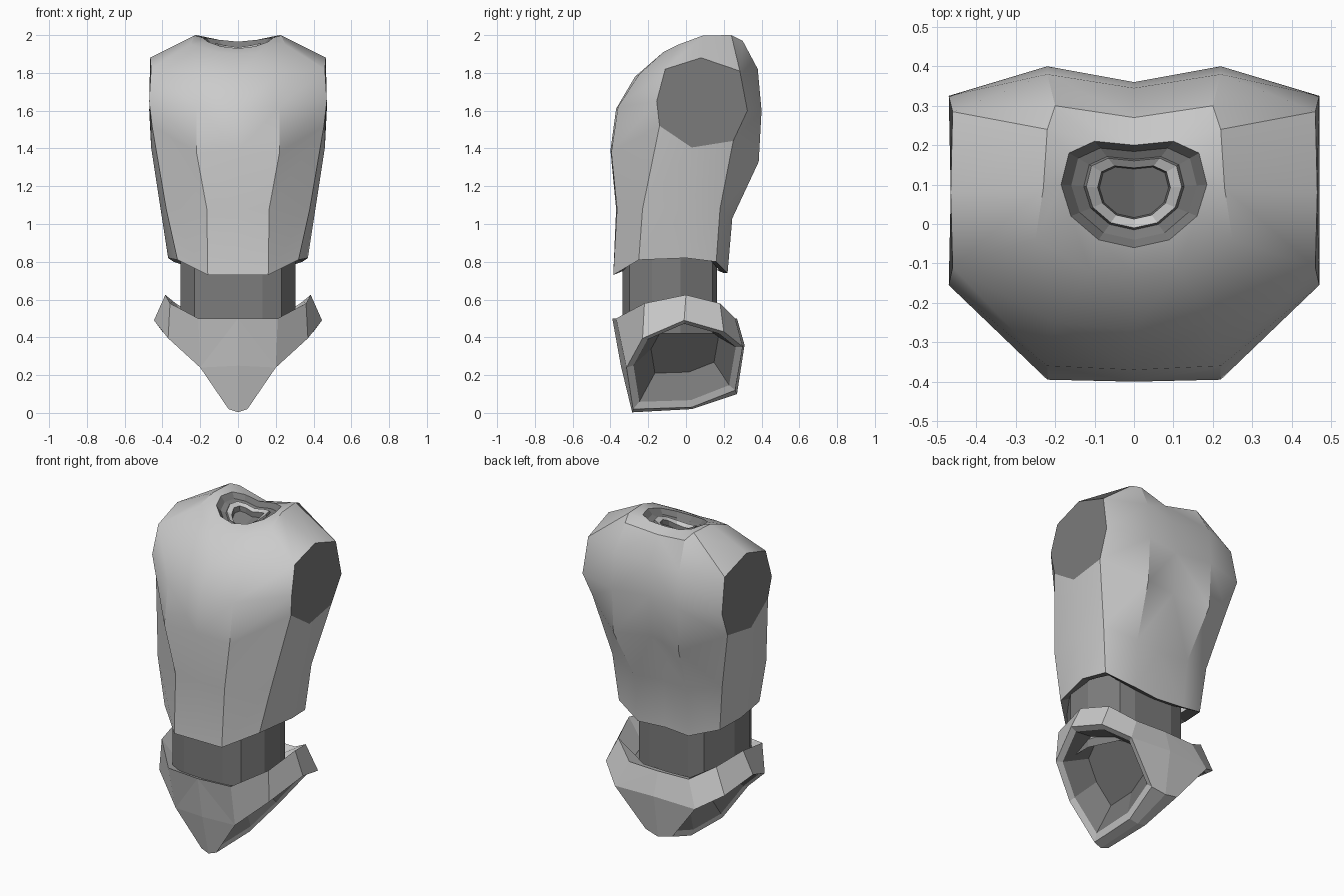
import bpy, bmesh
from mathutils import Vector as V

if "Cube" in bpy.data.objects:
    bpy.data.objects.remove(bpy.data.objects["Cube"])

dark = bpy.data.materials.new("dark_grey")
dark.diffuse_color = (0.2, 0.2, 0.2, 1)
dark.use_nodes = True
dark.node_tree.nodes["Principled BSDF"].inputs["Base Color"].default_value = dark.diffuse_color


def loft(name, rows, closed=False, cap=False, drop=None, smooth=0, mat=None):
    """Skin rows of points for the x > 0 half, then mirror and weld."""
    bm = bmesh.new()
    vs = [[bm.verts.new(p) for p in row] for row in rows]
    n = len(rows[0])
    for a, b in zip(vs, vs[1:]):
        for i in range(n if closed else n - 1):
            j = (i + 1) % n
            bm.faces.new((a[i], a[j], b[j], b[i]))
    if cap:
        bm.faces.new(vs[-1])
    if drop:
        bm.verts.remove(vs[drop[0]][drop[1]])
    bmesh.ops.remove_doubles(bm, verts=bm.verts[:], dist=1e-4)
    bmesh.ops.mirror(bm, geom=bm.verts[:] + bm.edges[:] + bm.faces[:],
                     axis='X', merge_dist=1e-4)
    bmesh.ops.remove_doubles(bm, verts=bm.verts[:], dist=1e-4)
    bmesh.ops.recalc_face_normals(bm, faces=bm.faces[:])
    me = bpy.data.meshes.new(name)
    bm.to_mesh(me)
    bm.free()
    ob = bpy.data.objects.new(name, me)
    bpy.context.collection.objects.link(ob)
    if mat:
        me.materials.append(mat)
    if smooth:
        bpy.ops.object.select_all(action='DESELECT')
        ob.select_set(True)
        bpy.context.view_layer.objects.active = ob
        bpy.ops.object.shade_smooth_by_angle(angle=smooth)
    return ob


def shrink(row, s, cy, dz=0):
    """Scale a half ring in plan about (0, cy) and shift it in z."""
    return [V((p[0] * s, cy + (p[1] - cy) * s, p[2] + dz)) for p in row]


# Torso: vertical profile lines from hem to neck, front centre round to spine
front = [(0, y, z) for y, z in ((-.385, .73), (-.37, 1.08), (-.4, 1.39), (-.37, 1.61),
                                (-.27, 1.78), (-.13, 1.9), (-.06, 1.93))]
chest = [(.16, -.385, .73), (.165, -.365, 1.08), (.22, -.395, 1.38), (.22, -.36, 1.62),
         (.2, -.25, 1.79), (.11, -.12, 1.91), (.09, -.04, 1.94)]
side_front = [(.32, -.25, .81), (.38, -.23, 1.08), (.455, -.14, 1.52), (.47, -.155, 1.65),
              (.46, -.11, 1.82), (.25, -.04, 1.95), (.16, .02, 1.965)]
side = [(.37, 0, .82), (.41, 0, 1.08), (.46, .03, 1.405), (.47, .08, 1.64),
        (.465, .08, 1.88), (.23, .09, 1.998), (.185, .1, 1.985)]
side_back = [(.34, .16, .8), (.37, .18, 1.08), (.455, .25, 1.44), (.47, .325, 1.6),
             (.46, .285, 1.81), (.22, .24, 2.0), (.165, .18, 1.985)]
blade = [(.17, .22, .74), (.18, .245, 1.03), (.22, .385, 1.33), (.22, .4, 1.6),
         (.22, .38, 1.82), (.2, .3, 1.97), (.1, .21, 1.975)]
spine = [(0, y, z) for y, z in ((.2, .74), (.21, 1.03), (.335, 1.35), (.36, 1.6),
                                (.345, 1.8), (.27, 1.94), (.2, 1.965))]
rows = [list(r) for r in zip(front, chest, side_front, side, side_back, blade, spine)]
loft("torso", rows, drop=(3, 3), smooth=.56)

# Dark returns at the hem and neck edges
hem = shrink(rows[0], .84, -.085, .02)
lip = shrink(rows[-1], .86, .085, -.03)
loft("hem_return", [rows[0], hem], mat=dark)
loft("neck_return", [rows[-1], lip], mat=dark)

# Flat octagon plugs in the arm openings
ring = rows[2][2:5] + [rows[3][4]] + rows[4][4:1:-1] + [rows[3][2]]
loft("arm_plugs", [ring], cap=True, mat=dark)

# Stepped neck socket, light collar and plug
step = shrink(lip, .8, .085, -.01)
collar = shrink(lip, .76, .085, .0)
inner = shrink(lip, .58, .085, -.015)
floor = shrink(inner, .95, .085, -.03)
loft("neck_socket", [lip, step, collar], mat=dark)
loft("neck_collar", [collar, inner])
loft("neck_plug", [inner, floor], cap=True, mat=dark)

# Waist column
plan = [(0, -.335), (.13, -.335), (.23, -.3), (.305, -.18), (.305, -.03), (.22, .14),
        (.13, .165), (0, .165)]
loft("waist", [[(x, y, z) for x, y in plan] for z in (.42, .86)], mat=dark)

# Pelvis: waist rim, centre strip and leg opening
rim = [(0, -.39, .5), (.21, -.37, .5), (.36, -.22, .58), (.385, 0, .625),
       (.33, .18, .58), (.2, .26, .5), (0, .27, .5)]
front_strip = [(0, -.285, .003), (0, -.345, .25)]
back_strip = [(0, .31, .36), (0, .27, .1), (0, .03, .02)]
leg = [V(p) for p in ((.05, -.28, .02), (.2, -.315, .24), (.37, -.23, .395), (.445, -.01, .49),
                      (.4, .2, .43), (.27, .3, .35), (.09, .26, .12), (.055, .03, .03))]
centre = sum(leg, V()) / len(leg)
outer = front_strip + rim + back_strip
opening = [leg[i] for i in (0, 1, 1, 1, 2, 3, 4, 5, 5, 5, 6, 7)]
loft("pelvis", [outer, opening], closed=True)

# Leg opening lips and dark hollow sockets
leg_lip = [p.lerp(centre, .12) + V((-.01, 0, .01)) for p in leg]
leg_end = [p.lerp(centre, .42) + V((-.1, 0, .09)) for p in leg]
loft("leg_lips", [leg, leg_lip], closed=True)
loft("leg_sockets", [leg_lip, leg_end], closed=True, cap=True, mat=dark)

# Ledge from the pelvis rim in to the waist
ledge = [V((p[0] * .78, -.08 + (p[1] + .08) * .78, .47)) for p in rim]
loft("pelvis_ledge", [rim, ledge])
